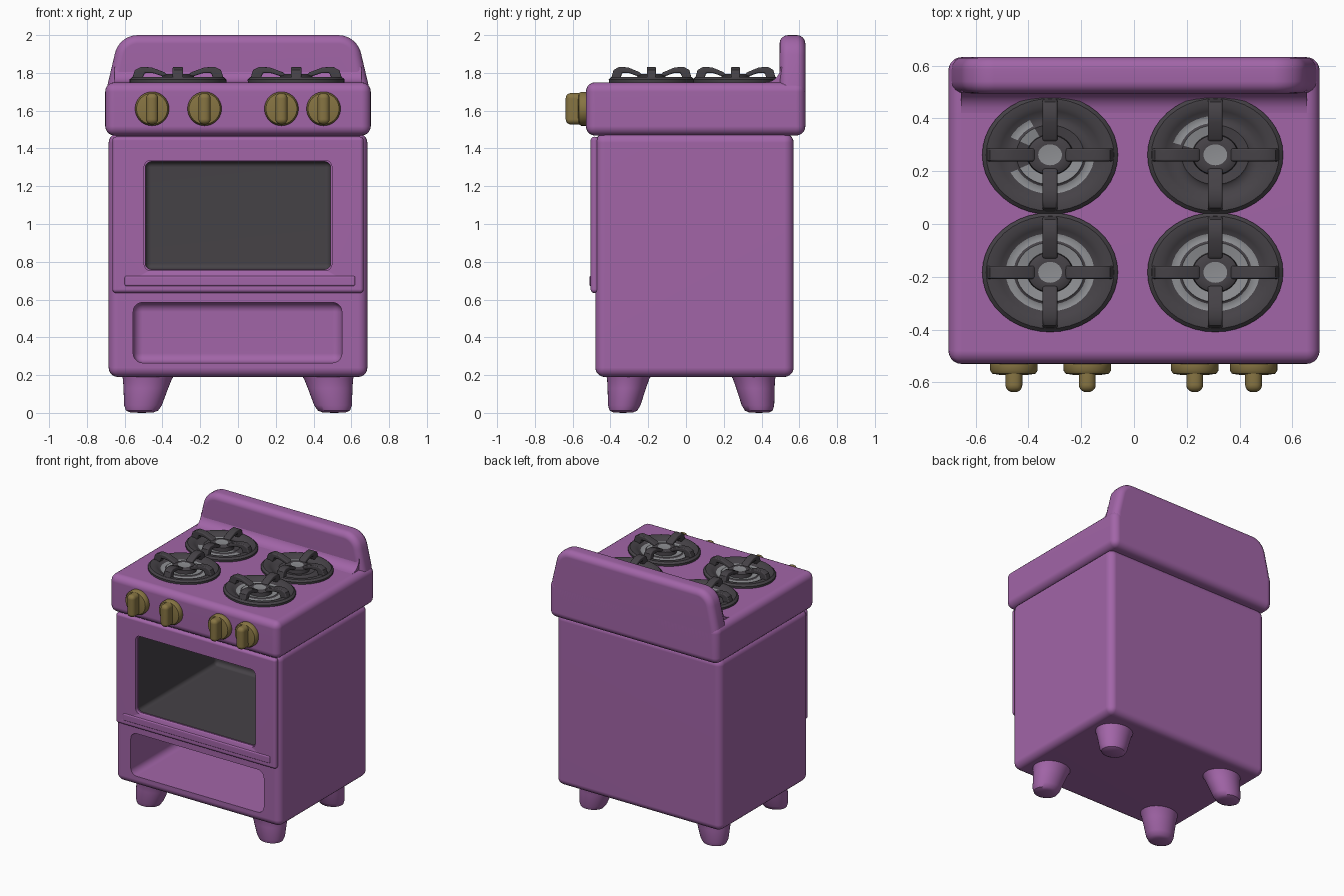
import bpy, bmesh, math
from mathutils import Matrix, Vector

cube = bpy.data.objects.get("Cube")
if cube:
    bpy.data.objects.remove(cube, do_unlink=True)


def material(name, r, g, b):
    m = bpy.data.materials.new(name)
    m.use_nodes = True
    m.diffuse_color = (r, g, b, 1)
    m.node_tree.nodes["Principled BSDF"].inputs["Base Color"].default_value = (r, g, b, 1)
    return m


PURPLE = material("purple enamel", 0.36, 0.13, 0.39)
IRON = material("dark iron", 0.06, 0.054, 0.062)
STEEL = material("grey steel", 0.27, 0.275, 0.29)
BRASS = material("brass", 0.24, 0.175, 0.055)


def finish(bm, name, mats, weighted=False):
    """Turn a bmesh into a smooth-shaded object."""
    bmesh.ops.recalc_face_normals(bm, faces=bm.faces)
    me = bpy.data.meshes.new(name)
    bm.to_mesh(me)
    bm.free()
    ob = bpy.data.objects.new(name, me)
    bpy.context.collection.objects.link(ob)
    for m in mats:
        me.materials.append(m)
    smooth(ob)
    if weighted:
        ob.modifiers.new("even shading", 'WEIGHTED_NORMAL').keep_sharp = True
    return ob


def smooth(ob):
    bpy.ops.object.select_all(action='DESELECT')
    ob.select_set(True)
    bpy.context.view_layer.objects.active = ob
    bpy.ops.object.shade_smooth_by_angle(angle=math.radians(40))


def rounded_box(name, lo, hi, radius, mats, weighted=True):
    lo, hi = Vector(lo), Vector(hi)
    bm = bmesh.new()
    bmesh.ops.create_cube(bm, size=1)
    bmesh.ops.scale(bm, vec=hi - lo, verts=bm.verts)
    bmesh.ops.translate(bm, vec=(lo + hi) / 2, verts=bm.verts)
    bmesh.ops.bevel(bm, geom=bm.edges[:], offset=radius, segments=5, profile=0.5, affect='EDGES')
    return finish(bm, name, mats, weighted)


def prism(name, pts, place, depth, radius, mats, transform=Matrix()):
    """Extrude a 2D outline by a vector, then round its rims."""
    bm = bmesh.new()
    face = bm.faces.new([bm.verts.new(place(*p)) for p in pts])
    new = bmesh.ops.extrude_face_region(bm, geom=[face])["geom"]
    bmesh.ops.translate(bm, vec=depth, verts=[v for v in new if isinstance(v, bmesh.types.BMVert)])
    bmesh.ops.recalc_face_normals(bm, faces=bm.faces)
    if radius:
        rims = [e for e in bm.edges if e.calc_face_angle(0) > 1.2]
        bmesh.ops.bevel(bm, geom=rims, offset=radius, segments=4, profile=0.5, affect='EDGES')
    bm.transform(transform)
    return finish(bm, name, mats, True)


def lathe(name, profile, mats, transform=Matrix(), rule=None, n=40):
    """Revolve (radius, z) points; rule(segment, angle) picks the material."""
    bm = bmesh.new()
    rings = []
    for r, z in profile:
        rings.append([bm.verts.new((r * math.cos(math.tau * i / n), r * math.sin(math.tau * i / n), z))
                      for i in range(n)])
    for s in range(len(rings) - 1):
        for i in range(n):
            j = (i + 1) % n
            f = bm.faces.new((rings[s][i], rings[s][j], rings[s + 1][j], rings[s + 1][i]))
            f.material_index = rule(s, 360 * (i + 0.5) / n) if rule else 0
    bmesh.ops.remove_doubles(bm, verts=bm.verts, dist=1e-5)
    bm.transform(transform)
    return finish(bm, name, mats)


def cut(ob, cutter):
    mod = ob.modifiers.new("opening", 'BOOLEAN')
    mod.operation = 'DIFFERENCE'
    mod.solver = 'EXACT'
    mod.object = cutter
    bpy.context.view_layer.objects.active = ob
    bpy.ops.object.modifier_apply(modifier=mod.name)


# Body with an oven cavity and an open drawer space
body = rounded_box("oven_body", (-0.685, -0.48, 0.19), (0.685, 0.57, 1.48), 0.05, [PURPLE, IRON], False)
door = rounded_box("oven_door", (-0.665, -0.505, 0.635), (0.665, -0.462, 1.462), 0.02, [PURPLE], False)
oven_space = rounded_box("oven_cutter", (-0.49, -0.9, 0.76), (0.49, 0.44, 1.33), 0.03, [PURPLE])
window = rounded_box("window_cutter", (-0.497, -0.9, 0.753), (0.497, 0, 1.337), 0.035, [PURPLE])
drawer_space = rounded_box("drawer_cutter", (-0.555, -0.9, 0.265), (0.55, 0.44, 0.585), 0.05, [PURPLE])
cut(body, oven_space)
cut(body, drawer_space)
cut(door, window)
for p in body.data.polygons:
    c = p.center
    inside = abs(c.x) < 0.495 and -0.475 < c.y < 0.45 and 0.755 < c.z < 1.335
    p.material_index = 1 if inside else 0
for ob in (body, door):
    smooth(ob)
    ob.modifiers.new("even shading", 'WEIGHTED_NORMAL').keep_sharp = True
for ob in (oven_space, window, drawer_space):
    bpy.data.objects.remove(ob, do_unlink=True)

# Low ridge along the bottom of the door
rounded_box("door_ridge", (-0.6, -0.512, 0.672), (0.62, -0.49, 0.725), 0.009, [PURPLE])

# Cooktop, backsplash and the cove between them
rounded_box("cooktop", (-0.703, -0.53, 1.468), (0.703, 0.632, 1.75), 0.05, [PURPLE])
arc = [(0.53 + 0.125 * math.cos(a), 1.875 + 0.125 * math.sin(a))
       for a in (math.radians(10 + 10 * i) for i in range(9))]
right_half = [(0.7, 1.55), (0.69, 1.74)] + arc
outline = right_half + [(-x, z) for x, z in reversed(right_half)]
prism("backsplash", outline, lambda x, z: (x, 0.495, z), (0, 0.137, 0), 0.045, [PURPLE])
cove = [(0.42 + 0.08 * math.sin(a), 1.83 - 0.08 * math.cos(a))
        for a in (math.radians(15 * i) for i in range(7))]
prism("backsplash_cove", cove + [(0.55, 1.83), (0.55, 1.74), (0.42, 1.74)],
      lambda y, z: (-0.655, y, z), (1.31, 0, 0), 0, [PURPLE])

# Tapered feet leaning inwards towards the body
foot = [(0, 0), (0.06, 0.002), (0.085, 0.012), (0.1, 0.04), (0.118, 0.13), (0.13, 0.18), (0.145, 0.21)]
for sx, side in ((1, "left"), (-1, "right")):
    for sy, end in ((-1, "front"), (1, "back")):
        lean = Matrix.Identity(4)
        lean[0][2], lean[1][2] = -0.17 * sx, -0.15 * sy
        place = Matrix.Translation((0.51 * sx, 0.027 + 0.36 * sy, 0))
        lathe(f"{end}_{side}_foot", foot, [PURPLE], place @ lean @ Matrix.Diagonal((1, 0.86, 1, 1)))

# Control knobs: a round flange with a tall grip
flange = [(0.08, -0.03), (0.09, -0.01), (0.09, 0.025), (0.082, 0.037), (0.05, 0.042), (0, 0.042)]
for k, x in enumerate((-0.455, -0.177, 0.23, 0.453)):
    lathe(f"knob_{k + 1}", flange, [BRASS],
          Matrix.Translation((x, -0.53, 1.61)) @ Matrix.Rotation(math.pi / 2, 4, 'X'))
    rounded_box(f"knob_grip_{k + 1}", (x - 0.032, -0.637, 1.527), (x + 0.032, -0.54, 1.693), 0.028, [BRASS])

# Burners: iron rim, steel bowl, raised centre ring and cap
burner = [(0.255, 1.74), (0.257, 1.765), (0.242, 1.778), (0.212, 1.778), (0.19, 1.768), (0.168, 1.756),
          (0.138, 1.756), (0.128, 1.763), (0.088, 1.756), (0.085, 1.783), (0.065, 1.793),
          (0.045, 1.79), (0, 1.79)]
arm = [(0.242, 1.772), (0.228, 1.815), (0.195, 1.832), (0.14, 1.829), (0.07, 1.803),
       (0.052, 1.785), (0.07, 1.778), (0.13, 1.798), (0.175, 1.8), (0.19, 1.765)]
# Angle spans of the bowl left as bare steel
bare = {"front_left": [(0, 360)], "front_right": [(0, 360)],
        "back_left": [(95, 160)], "back_right": [(120, 150), (205, 350)]}
for name, spans in bare.items():
    x = 0.308 if "left" in name else -0.318
    y = -0.183 if "front" in name else 0.262
    place = Matrix.Translation((x, y, 0)) @ Matrix.Diagonal((1, 0.88, 1, 1))

    def finish_rule(s, angle):
        bowl = s in (5, 7) and any(a < angle < b for a, b in spans)
        return 1 if bowl or s == 11 else 0

    lathe(f"{name}_burner", burner, [IRON, STEEL], place, finish_rule)
    for q in range(4):
        prism(f"{name}_grate_arm_{q + 1}", arm, lambda r, z: (r, -0.028, z), (0, 0.056, 0), 0.008, [IRON],
              place @ Matrix.Rotation(q * math.pi / 2, 4, 'Z'))
